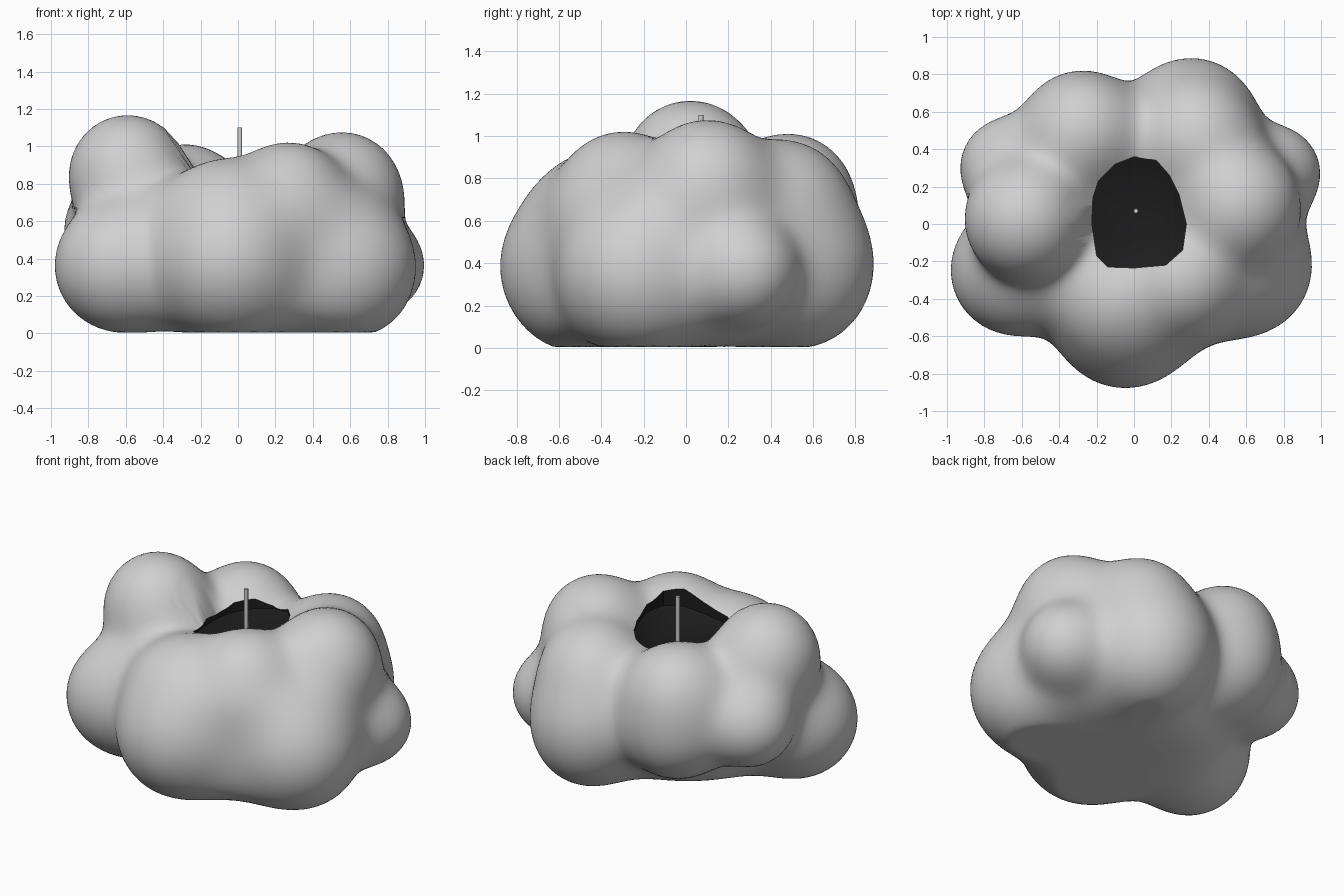
import bpy, bmesh, math
from mathutils import Vector

old = bpy.data.objects.get("Cube")
if old:
    bpy.data.objects.remove(old, do_unlink=True)


def material(name, value):
    mat = bpy.data.materials.new(name)
    mat.use_nodes = True
    color = (value, value, value, 1)
    mat.diffuse_color = color
    mat.node_tree.nodes["Principled BSDF"].inputs["Base Color"].default_value = color
    return mat


def make_object(name, bm, *mats):
    mesh = bpy.data.meshes.new(name)
    bm.to_mesh(mesh)
    bm.free()
    for mat in mats:
        mesh.materials.append(mat)
    obj = bpy.data.objects.new(name, mesh)
    bpy.context.collection.objects.link(obj)
    return obj


def activate(obj):
    bpy.ops.object.select_all(action="DESELECT")
    obj.select_set(True)
    bpy.context.view_layer.objects.active = obj


stone = material("stone grey", 0.63)
hollow = material("hollow black", 0.012)

# Rounded lumps: centre and radius
lumps = [
    (Vector((x, y, z)), r) for x, y, z, r in (
        (-0.59, 0.02, 0.86, 0.305),   # tall left
        (-0.64, -0.25, 0.36, 0.335),  # low left front
        (-0.68, 0.31, 0.55, 0.24),    # left back
        (-0.05, -0.51, 0.38, 0.355),  # front
        (-0.08, -0.40, 0.64, 0.26),   # front shoulder
        (0.27, -0.30, 0.74, 0.27),    # front top
        (0.60, -0.24, 0.35, 0.33),    # low right front
        (0.56, 0.10, 0.77, 0.30),     # right top
        (0.76, 0.28, 0.36, 0.225),    # right back
        (0.30, 0.53, 0.42, 0.325),    # back right
        (0.32, 0.55, 0.30, 0.25),     # back right foot
        (0.34, 0.46, 0.68, 0.285),    # back right top
        (-0.28, 0.49, 0.72, 0.28),    # back left top
        (-0.28, 0.50, 0.50, 0.29),    # back left
    )
]
core = Vector((0.1, -0.08, 0.4))
middle = Vector((0, 0, 0.43))
BLEND = 0.075


def distance(p):
    """Blended distance to the flat-topped core and all lumps."""
    q = p - core
    across = (q.x / 0.67) ** 2 + (q.y / 0.57) ** 2
    size = (across ** 2 + (q.z / 0.39) ** 4) ** 0.25
    total = math.exp((1 - size) * 0.39 / BLEND)
    for centre, r in lumps:
        total += math.exp((r - (p - centre).length) / BLEND)
    return -BLEND * math.log(total)


# Body: a fine sphere drawn in onto the blended lumps
bm = bmesh.new()
bmesh.ops.create_icosphere(bm, subdivisions=6, radius=1)
for v in bm.verts:
    direction = v.co.normalized()
    reach = 1.4
    for step in range(40):
        gap = distance(middle + direction * reach)
        if abs(gap) < 0.0005:
            break
        reach -= gap * 0.95
    v.co = middle + direction * reach
    v.co.z = max(v.co.z, 0.005)
body = make_object("lumpy_body", bm, stone, hollow)

# Opening in the top: an irregular dish
outline = [(-0.2, -0.17), (-0.14, -0.23), (0.0, -0.235), (0.17, -0.22), (0.26, -0.14),
           (0.28, 0.0), (0.24, 0.16), (0.19, 0.26), (0.12, 0.34), (0.0, 0.36),
           (-0.1, 0.32), (-0.19, 0.23), (-0.22, 0.14), (-0.225, 0.0)]
bm = bmesh.new()
floor = [bm.verts.new((x * 0.6, y * 0.6 + 0.02, 0.81)) for x, y in outline]
rim = [bm.verts.new((x, y, 0.86 + 0.13 * x)) for x, y in outline]
top = [bm.verts.new((x, y, 1.4)) for x, y in outline]
bm.faces.new(floor)
bm.faces.new(top)
for low, high in ((floor, rim), (rim, top)):
    for i in range(len(outline)):
        bm.faces.new((low[i - 1], low[i], high[i], high[i - 1]))
bmesh.ops.recalc_face_normals(bm, faces=bm.faces)
for face in bm.faces:
    face.material_index = 1
cutter = make_object("opening_cutter", bm, stone, hollow)
cutter.hide_render = True

activate(body)
cut = body.modifiers.new("opening", "BOOLEAN")
cut.operation = "DIFFERENCE"
cut.solver = "EXACT"
cut.object = cutter
bpy.ops.object.modifier_apply(modifier=cut.name)
bpy.data.objects.remove(cutter, do_unlink=True)
bpy.ops.object.shade_smooth_by_angle(angle=math.radians(40))

# Thin rod standing in the opening
bm = bmesh.new()
bmesh.ops.create_cone(bm, cap_ends=True, segments=16, radius1=0.012, radius2=0.012, depth=0.3)
bmesh.ops.translate(bm, verts=bm.verts, vec=(0.01, 0.07, 0.95))
rod = make_object("thin_rod", bm, stone)
activate(rod)
bpy.ops.object.shade_smooth_by_angle(angle=math.radians(40))
